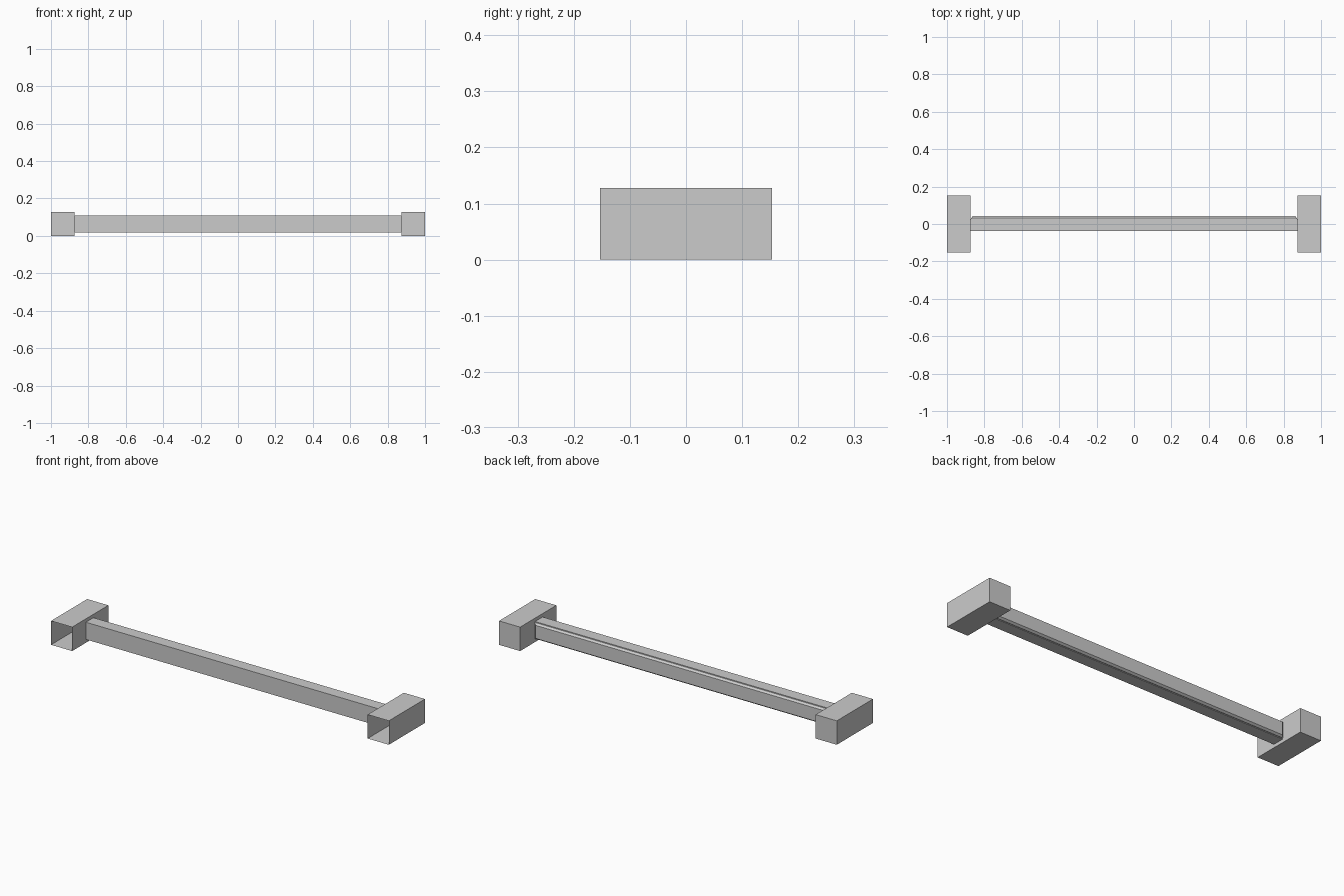
import bpy, bmesh

if "Cube" in bpy.data.objects:
    bpy.data.objects.remove(bpy.data.objects["Cube"])

ZC = 0.064  # shared centre height


def loft(name, rings, cx, cap_front, cap_back):
    """Rectangular rings (y, half width, half height) joined front to back."""
    bm = bmesh.new()
    loops = []
    for y, hx, hz in rings:
        loops.append([bm.verts.new((cx + sx * hx, y, ZC + sz * hz))
                      for sx, sz in ((-1, -1), (1, -1), (1, 1), (-1, 1))])
    for a, b in zip(loops, loops[1:]):
        for i in range(4):
            j = (i + 1) % 4
            bm.faces.new((a[i], b[i], b[j], a[j]))
    if cap_front:
        bm.faces.new(loops[0])
    if cap_back:
        bm.faces.new(loops[-1][::-1])
    bmesh.ops.recalc_face_normals(bm, faces=bm.faces)
    mesh = bpy.data.meshes.new(name)
    bm.to_mesh(mesh)
    bm.free()
    obj = bpy.data.objects.new(name, mesh)
    bpy.context.collection.objects.link(obj)
    return obj


# End boxes: thin walled, open at the front
for side, label in ((-1, "left"), (1, "right")):
    loft(label + "_end_box", [(-0.153, 0.0625, 0.064), (0.153, 0.0625, 0.064)],
         side * 0.9375, False, True)

# Cross bar: flat front, with a narrow seam and a bevelled pad at the back
loft("cross_bar", [
    (-0.037, 0.875, 0.046),
    (0.027, 0.875, 0.046),
    (0.027, 0.872, 0.043),
    (0.031, 0.872, 0.043),
    (0.042, 0.862, 0.035),
], 0, True, True)
